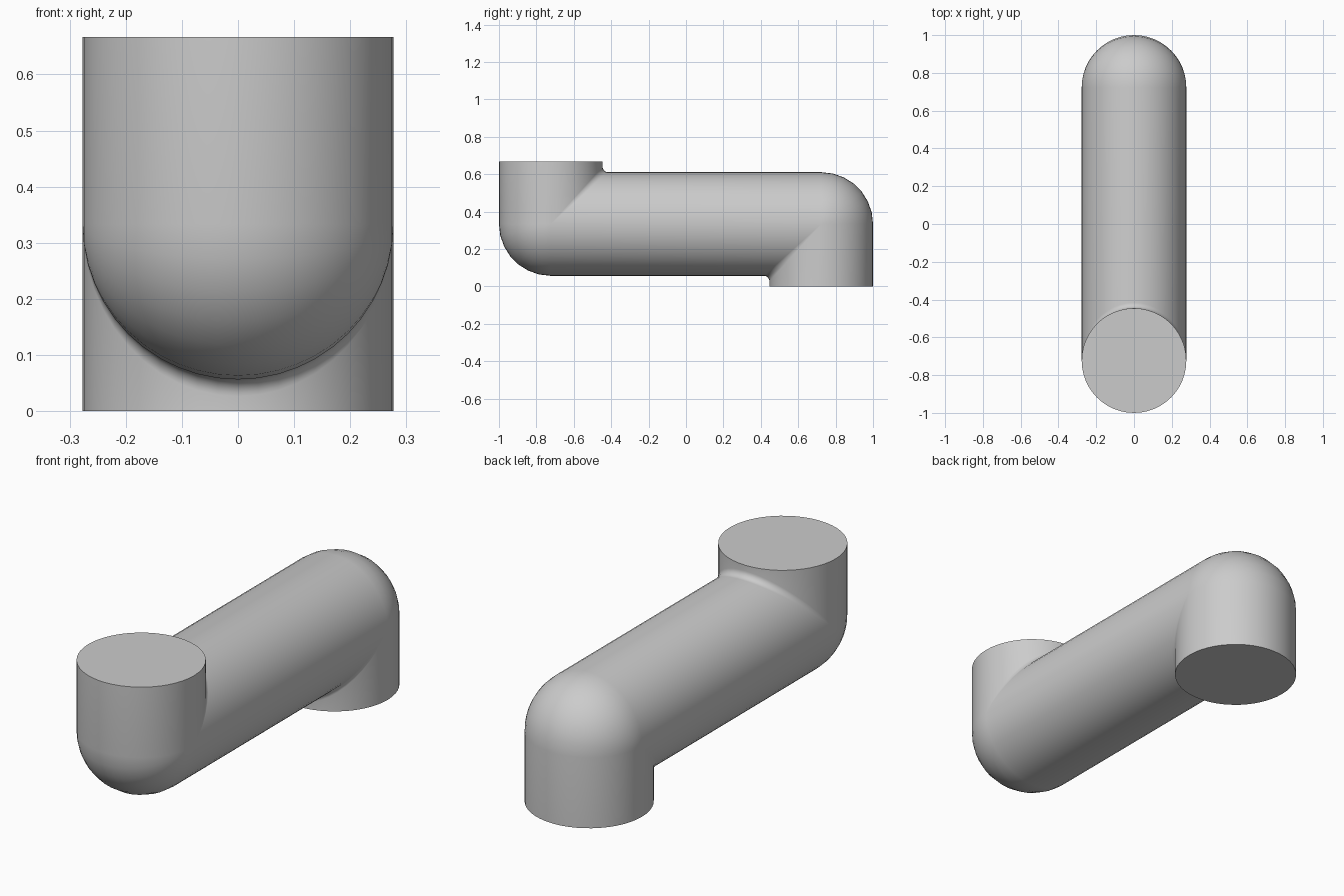
import bpy, bmesh
from math import sin, cos, pi
from mathutils import Vector

if "Cube" in bpy.data.objects:
    bpy.data.objects.remove(bpy.data.objects["Cube"])

R = 0.277        # pipe radius
F = 0.03         # fillet radius inside each bend
MID = 0.3335     # height of the horizontal run
YC = 1 - R       # elbow centre distance
SIDES, STEPS = 48, 7
UP, ALONG, ACROSS = Vector((0, 0, 1)), Vector((0, 1, 0)), Vector((1, 0, 0))
angles = [2 * pi * i / SIDES for i in range(SIDES)]


def end_ring(y, z):
    return [Vector((R * sin(p), y + R * cos(p), z)) for p in angles]


def elbow_rings(centre, a, b, flip):
    """Rings of a tight bend from direction a to b: ball outside, fillet inside."""
    rings = []
    for k in range(STEPS + 1):
        t = pi / 2 * k / STEPS
        inward = b * cos(t) - a * sin(t)
        ring = []
        for p in angles:
            c = cos(p) * flip
            d, f = R * c, F * max(c, 0)
            v = centre + ACROSS * R * sin(p)
            if d > 0:
                v += (d + f) * (b - a) - f * inward
            else:
                v += d * inward
            ring.append(v)
        rings.append(ring)
    return rings


# Rings from the raised end, through both bends, to the foot
rings = [end_ring(-YC, 2 * MID)]
rings += elbow_rings(Vector((0, -YC, MID)), -UP, ALONG, 1)
rings += elbow_rings(Vector((0, YC, MID)), ALONG, -UP, -1)
rings += [end_ring(YC, 0)]

# Skin the rings and close both ends
bm = bmesh.new()
loops = [[bm.verts.new(v) for v in ring] for ring in rings]
for lo, hi in zip(loops, loops[1:]):
    for i in range(SIDES):
        j = (i + 1) % SIDES
        bm.faces.new((lo[i], lo[j], hi[j], hi[i]))
bm.faces.new(loops[0])
bm.faces.new(loops[-1])
bmesh.ops.remove_doubles(bm, verts=bm.verts, dist=1e-5)
bmesh.ops.recalc_face_normals(bm, faces=bm.faces)
mesh = bpy.data.meshes.new("offset_pipe")
bm.to_mesh(mesh)
bm.free()
pipe = bpy.data.objects.new("offset_pipe", mesh)
bpy.context.collection.objects.link(pipe)

# Smooth walls, crisp end caps
bpy.context.view_layer.objects.active = pipe
pipe.select_set(True)
bpy.ops.object.shade_smooth_by_angle(angle=pi / 6)
